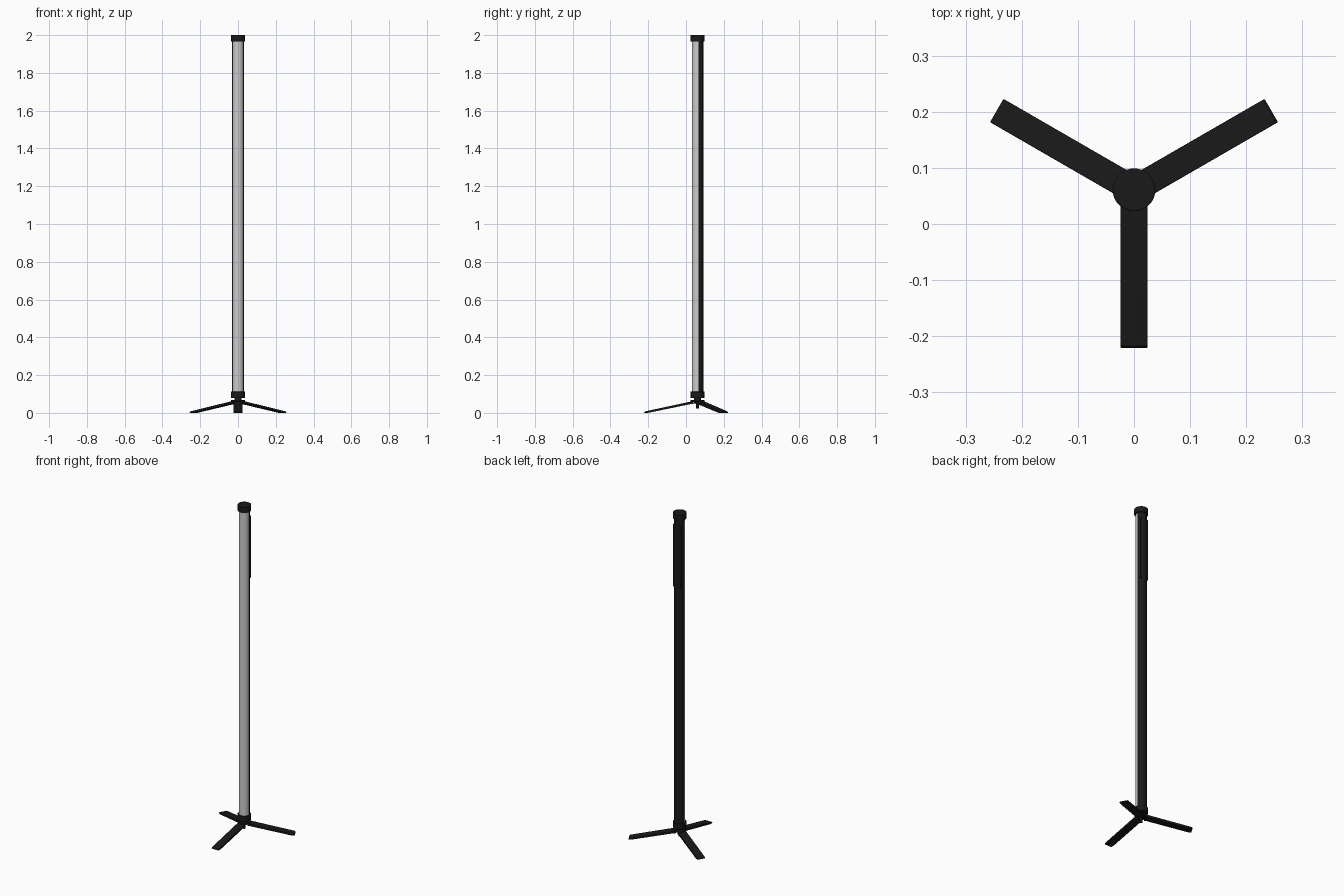
import bpy, bmesh, math
from mathutils import Matrix

if "Cube" in bpy.data.objects:
    bpy.data.objects.remove(bpy.data.objects["Cube"])

CY = 0.061  # pole axis sits slightly behind the origin

black = bpy.data.materials.new("black")
black.diffuse_color = (0.01, 0.01, 0.01, 1)
black.use_nodes = True
black.node_tree.nodes["Principled BSDF"].inputs["Base Color"].default_value = black.diffuse_color


def finish(name, bm, mat=black, bevel=0.0):
    bmesh.ops.recalc_face_normals(bm, faces=bm.faces)
    me = bpy.data.meshes.new(name)
    bm.to_mesh(me)
    bm.free()
    ob = bpy.data.objects.new(name, me)
    bpy.context.collection.objects.link(ob)
    if mat:
        me.materials.append(mat)
    if bevel:
        b = ob.modifiers.new("bevel", 'BEVEL')
        b.width, b.segments, b.limit_method = bevel, 2, 'ANGLE'
    bpy.ops.object.select_all(action='DESELECT')
    ob.select_set(True)
    bpy.context.view_layer.objects.active = ob
    bpy.ops.object.shade_smooth_by_angle(angle=math.radians(35))
    return ob


def disc(name, r, z0, z1, bevel=0.0):
    bm = bmesh.new()
    bmesh.ops.create_cone(bm, cap_ends=True, segments=48, radius1=r, radius2=r,
                          depth=z1 - z0,
                          matrix=Matrix.Translation((0, CY, (z0 + z1) / 2)))
    return finish(name, bm, bevel=bevel)


def extrude(name, pts, vec, mat=black, bevel=0.0, matrix=Matrix()):
    bm = bmesh.new()
    face = bm.faces.new([bm.verts.new(p) for p in pts])
    res = bmesh.ops.extrude_face_region(bm, geom=[face], use_keep_orig=True)
    verts = [v for v in res["geom"] if isinstance(v, bmesh.types.BMVert)]
    bmesh.ops.translate(bm, vec=vec, verts=verts)
    bmesh.ops.transform(bm, matrix=matrix, verts=bm.verts)
    return finish(name, bm, mat, bevel)


def arc(r, a0, a1, z, n=24):
    step = math.radians(a1 - a0) / n
    return [(r * math.cos(math.radians(a0) + step * i),
             CY + r * math.sin(math.radians(a0) + step * i), z) for i in range(n + 1)]


# light tube: grey diffuser in front, black channel behind
Z0, Z1 = 0.1, 1.97
extrude("front_diffuser", arc(0.030, 172, 368, Z0), (0, 0, Z1 - Z0), None)
extrude("back_channel", arc(0.031, 8, 172, Z0), (0, 0, Z1 - Z0))

# flat control box near the top of the back
box = [(-0.027, CY + 0.01, 1.55), (0.027, CY + 0.01, 1.55),
       (0.027, CY + 0.027, 1.55), (-0.027, CY + 0.027, 1.55)]
extrude("control_box", box, (0, 0, 0.38), bevel=0.002)

# end caps and hub
disc("top_cap", 0.038, 1.965, 2.0, 0.002)
disc("bottom_cap", 0.038, 0.078, 0.112, 0.002)
disc("hub_neck", 0.018, 0.05, 0.08)
disc("hub_plate", 0.036, 0.058, 0.069, 0.002)
disc("hub_pin", 0.007, 0.022, 0.06)

# three sloping legs
W = 0.048
profile = [(0.02, 0.060), (0.035, 0.060), (0.278, 0.008), (0.283, 0.0),
           (0.262, 0.0), (0.035, 0.047), (0.02, 0.047)]
for name, ang in (("front_leg", -90), ("right_leg", 30), ("left_leg", 150)):
    m = Matrix.Translation((0, CY, 0)) @ Matrix.Rotation(math.radians(ang), 4, 'Z')
    extrude(name, [(r, -W / 2, z) for r, z in profile], (0, W, 0),
            bevel=0.0015, matrix=m)
